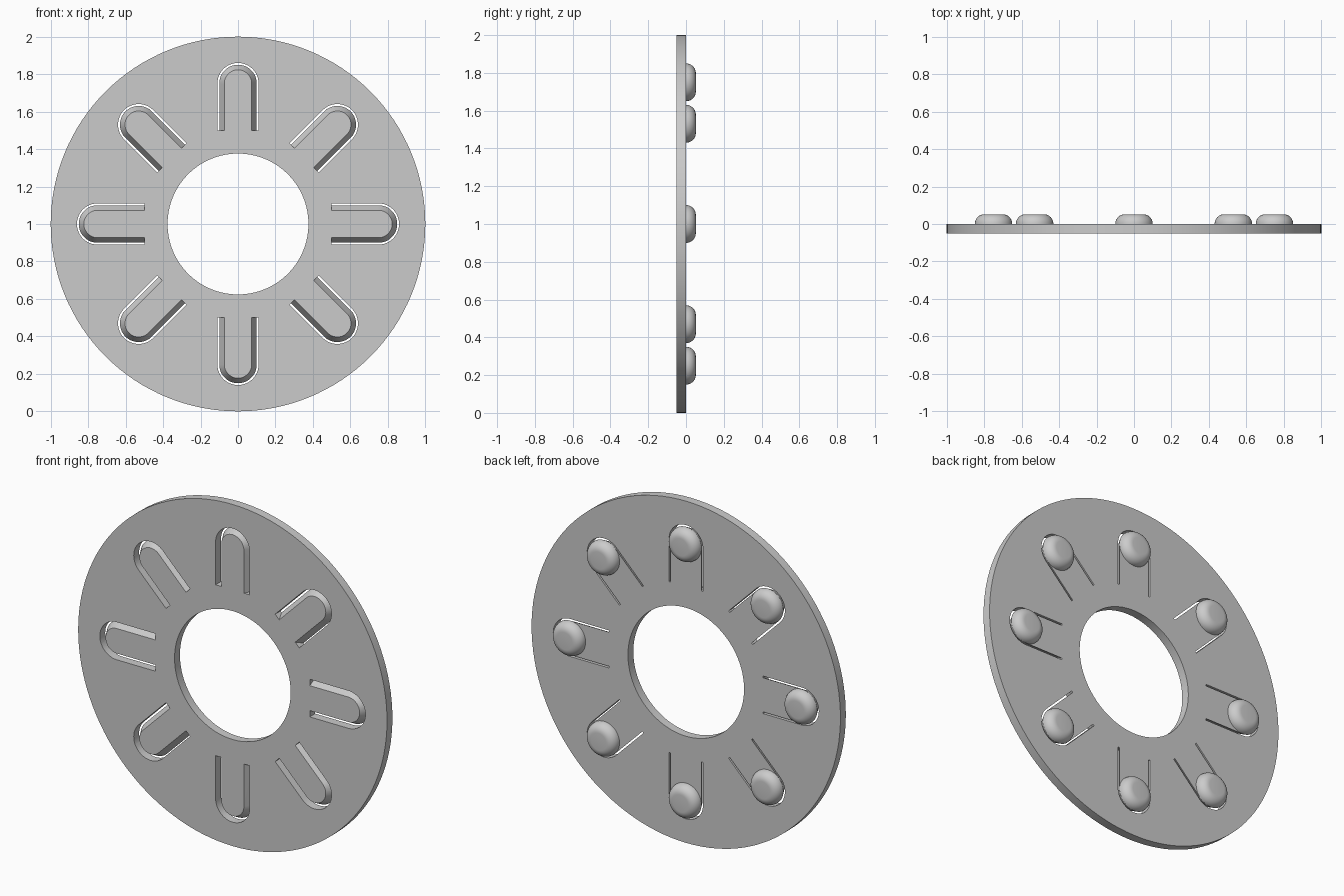
import bpy, bmesh
from math import sin, cos, pi, radians

cube = bpy.data.objects.get("Cube")
if cube:
    bpy.data.objects.remove(cube)

THICK = 0.05      # plate thickness
COUNT = 8         # spring tongues around the ring
REACH = 0.75      # distance from the ring centre to each foot

grey = bpy.data.materials.new("grey")
grey.use_nodes = True
grey.diffuse_color = (0.6, 0.6, 0.6, 1)
grey.node_tree.nodes["Principled BSDF"].inputs["Base Color"].default_value = (0.6, 0.6, 0.6, 1)


def make_object(name, bm):
    bmesh.ops.recalc_face_normals(bm, faces=bm.faces)
    mesh = bpy.data.meshes.new(name)
    bm.to_mesh(mesh)
    bm.free()
    obj = bpy.data.objects.new(name, mesh)
    bpy.context.collection.objects.link(obj)
    mesh.materials.append(grey)
    return obj


def smooth(obj):
    bpy.ops.object.select_all(action='DESELECT')
    obj.select_set(True)
    bpy.context.view_layer.objects.active = obj
    bpy.ops.object.shade_smooth_by_angle(angle=radians(35))


def bridge(bm, a, b, closed=True):
    n = len(a)
    for i in range(n if closed else n - 1):
        j = (i + 1) % n
        bm.faces.new((a[i], a[j], b[j], b[i]))


# Flat ring, standing upright
bm = bmesh.new()
section = [(1, -THICK), (1, 0), (0.376, 0), (0.376, -THICK)]
loops = []
for r, y in section:
    loops.append([bm.verts.new((r * cos(2 * pi * i / 128), y, 1 + r * sin(2 * pi * i / 128)))
                  for i in range(128)])
for k in range(4):
    bridge(bm, loops[k], loops[(k + 1) % 4])
plate = make_object("slotted_plate", bm)


# U-shaped cutters: straight outer wall, tongue wall widening to the back
def tongue_width(y):
    return 0.1 + 0.54 * y


def u_path(w):
    arc = [pi / 2 - pi * i / 24 for i in range(25)]
    return [(0.5, w)] + [(REACH + w * cos(t), w * sin(t)) for t in arc] + [(0.5, -w)]


bm = bmesh.new()
front, back = -THICK - 0.02, 0.01
rails = [(0.11, front), (0.11, back), (tongue_width(back), back), (tongue_width(front), front)]
for k in range(COUNT):
    a = 2 * pi * k / COUNT
    loops = [[bm.verts.new((u * cos(a) - v * sin(a), y, 1 + u * sin(a) + v * cos(a)))
              for u, v in u_path(w)] for w, y in rails]
    for i in range(4):
        bridge(bm, loops[i], loops[(i + 1) % 4], closed=False)
    bm.faces.new([loop[0] for loop in loops])
    bm.faces.new([loop[-1] for loop in loops])
cutter = make_object("slot_cutter", bm)
cutter.hide_render = True

cut = plate.modifiers.new("slots", 'BOOLEAN')
cut.operation = 'DIFFERENCE'
cut.solver = 'EXACT'
cut.object = cutter
bpy.context.view_layer.objects.active = plate
bpy.ops.object.modifier_apply(modifier=cut.name)
bpy.data.objects.remove(cutter)
smooth(plate)

# Rounded feet on the back of each tongue
for k in range(COUNT):
    a = 2 * pi * k / COUNT
    cx, cz = REACH * cos(a), 1 + REACH * sin(a)
    bm = bmesh.new()
    loops = []
    for s in range(9):
        t = pi / 2 * s / 8
        r, y = 0.05 + 0.05 * cos(t), 0.052 * sin(t)
        loops.append([bm.verts.new((cx + r * cos(2 * pi * i / 40), y, cz + r * sin(2 * pi * i / 40)))
                      for i in range(40)])
    for lower, upper in zip(loops, loops[1:]):
        bridge(bm, lower, upper)
    bm.faces.new(loops[0])
    bm.faces.new(loops[-1])
    smooth(make_object("rounded_foot_%d" % (k + 1), bm))
